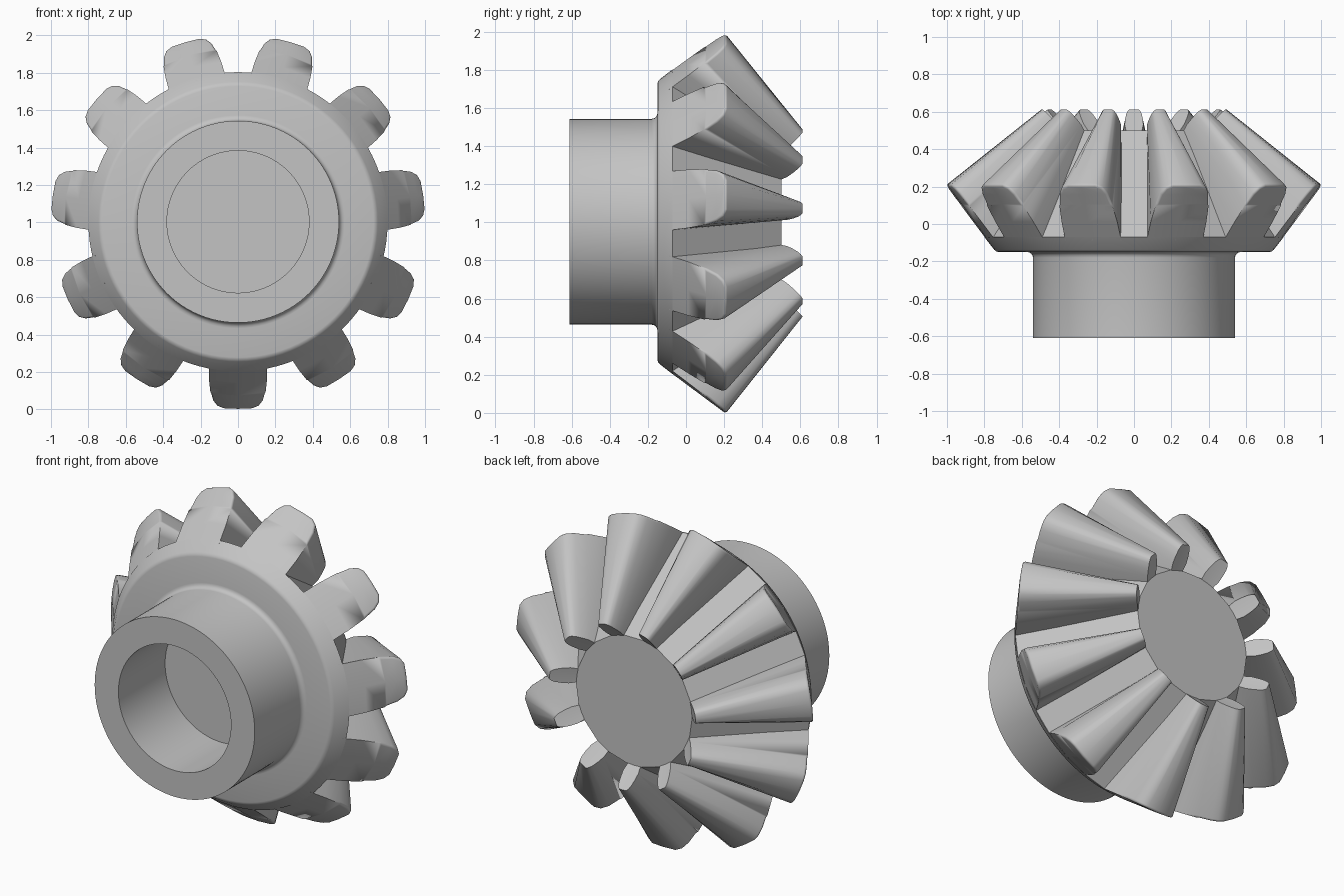
import bpy, bmesh, math

if "Cube" in bpy.data.objects:
    bpy.data.objects.remove(bpy.data.objects["Cube"], do_unlink=True)

TEETH = 11
STEP = math.tau / TEETH
CENTRE = 1.003          # height of the gear axis, which runs along y

steel = bpy.data.materials.new("plain_grey")
steel.use_nodes = True
GREY = (0.55, 0.55, 0.55, 1)
steel.diffuse_color = GREY
steel.node_tree.nodes["Principled BSDF"].inputs["Base Color"].default_value = GREY


def finish(bm, name, angle):
    bmesh.ops.recalc_face_normals(bm, faces=bm.faces)
    mesh = bpy.data.meshes.new(name)
    bm.to_mesh(mesh)
    bm.free()
    mesh.materials.append(steel)
    mesh.shade_smooth()
    mesh.set_sharp_from_angle(angle=math.radians(angle))
    return mesh


def place(mesh, name, turn=0):
    obj = bpy.data.objects.new(name, mesh)
    obj.location.z = CENTRE
    obj.rotation_euler.y = turn
    bpy.context.collection.objects.link(obj)


def loft(profile, angles):
    """Rings of (radius, y) around the y axis; zero radius closes to a point."""
    bm = bmesh.new()
    n = len(angles)
    rings = []
    for r, y in profile:
        if r == 0:
            rings.append([bm.verts.new((0, y, 0))] * n)
        else:
            rings.append([bm.verts.new((r * math.sin(a), y, -r * math.cos(a))) for a in angles])
    for low, high in zip(rings, rings[1:]):
        for i in range(n):
            j = (i + 1) % n
            bm.faces.new(dict.fromkeys((low[i], low[j], high[j], high[i])))
    return bm


# Hub with blind bore, filleted into the flange and its back cone
fillet = [(0.57 - 0.03 * math.cos(t), -0.18 + 0.03 * math.sin(t))
          for t in (math.pi / 8 * i for i in range(5))]
profile = [(0, -0.16), (0.38, -0.16), (0.38, -0.61), (0.54, -0.61), *fillet,
           (0.725, -0.15), (0.738, -0.146), (0.748, -0.137), (0.80, -0.07), (0, -0.07)]
round_angles = [math.tau * i / 96 for i in range(96)]
place(finish(loft(profile, round_angles), "hub_and_flange", 35), "hub_and_flange")

# Tapered core: a flat floor in every gap between teeth
def floor_ring(apothem, half_width):
    spread = math.atan2(half_width, apothem)
    radius = math.hypot(apothem, half_width)
    return [(radius, (k + 0.5) * STEP + s * spread) for k in range(TEETH) for s in (-1, 1)]

bm = bmesh.new()
ends = [[bm.verts.new((r * math.sin(a), y, -r * math.cos(a))) for r, a in floor_ring(d, w)]
        for d, w, y in ((0.795, 0.08, -0.07), (0.387, 0.072, 0.5))]
for i in range(2 * TEETH):
    j = (i + 1) % (2 * TEETH)
    bm.faces.new((ends[0][i], ends[0][j], ends[1][j], ends[1][i]))
bm.faces.new(ends[0])
bm.faces.new(ends[1])
place(finish(bm, "root_core", 10), "root_core")

# Tooth: rows of (radius, half width) on the back cone and on the front cone
BACK = [(0.785, 0.156), (0.86, 0.155), (0.93, 0.147), (0.97, 0.135), (0.995, 0.113), (1.006, 0.078)]
FRONT = [(0.37, 0.038), (0.42, 0.05), (0.45, 0.047), (0.475, 0.041), (0.488, 0.034), (0.497, 0.024)]


def tooth_end(bm, rows, r0, y0, slope):
    return [[bm.verts.new((x, y0 + slope * (r - r0), -math.sqrt(r * r - x * x)))
             for x in (-w, 0, w)] for r, w in rows]


bm = bmesh.new()
back = tooth_end(bm, BACK, 0.74, -0.15, 1.346)
front = tooth_end(bm, FRONT, 0.39, 0.5, 1.05)
for grid in (back, front):
    for a, b in zip(grid, grid[1:]):
        for c in (0, 1):
            bm.faces.new((a[c], a[c + 1], b[c + 1], b[c]))


def outline(grid):
    left = [row[0] for row in grid]
    right = [row[2] for row in reversed(grid)]
    return left + [grid[-1][1]] + right + [grid[0][1]]


rim_back, rim_front = outline(back), outline(front)
n = len(rim_back)
for i in range(n):
    j = (i + 1) % n
    bm.faces.new((rim_back[i], rim_back[j], rim_front[j], rim_front[i]))
bmesh.ops.recalc_face_normals(bm, faces=bm.faces)

# Soften the tooth's large end around its tip
tip = set(rim_back[2:-3])
edges = [e for e in bm.edges if set(e.verts) <= tip and e.calc_face_angle(0) > 0.7]
bmesh.ops.bevel(bm, geom=edges, offset=0.014, segments=3, profile=0.5, affect="EDGES")
tooth = finish(bm, "tooth", 38)
for k in range(TEETH):
    place(tooth, f"tooth_{k + 1}", k * STEP)
